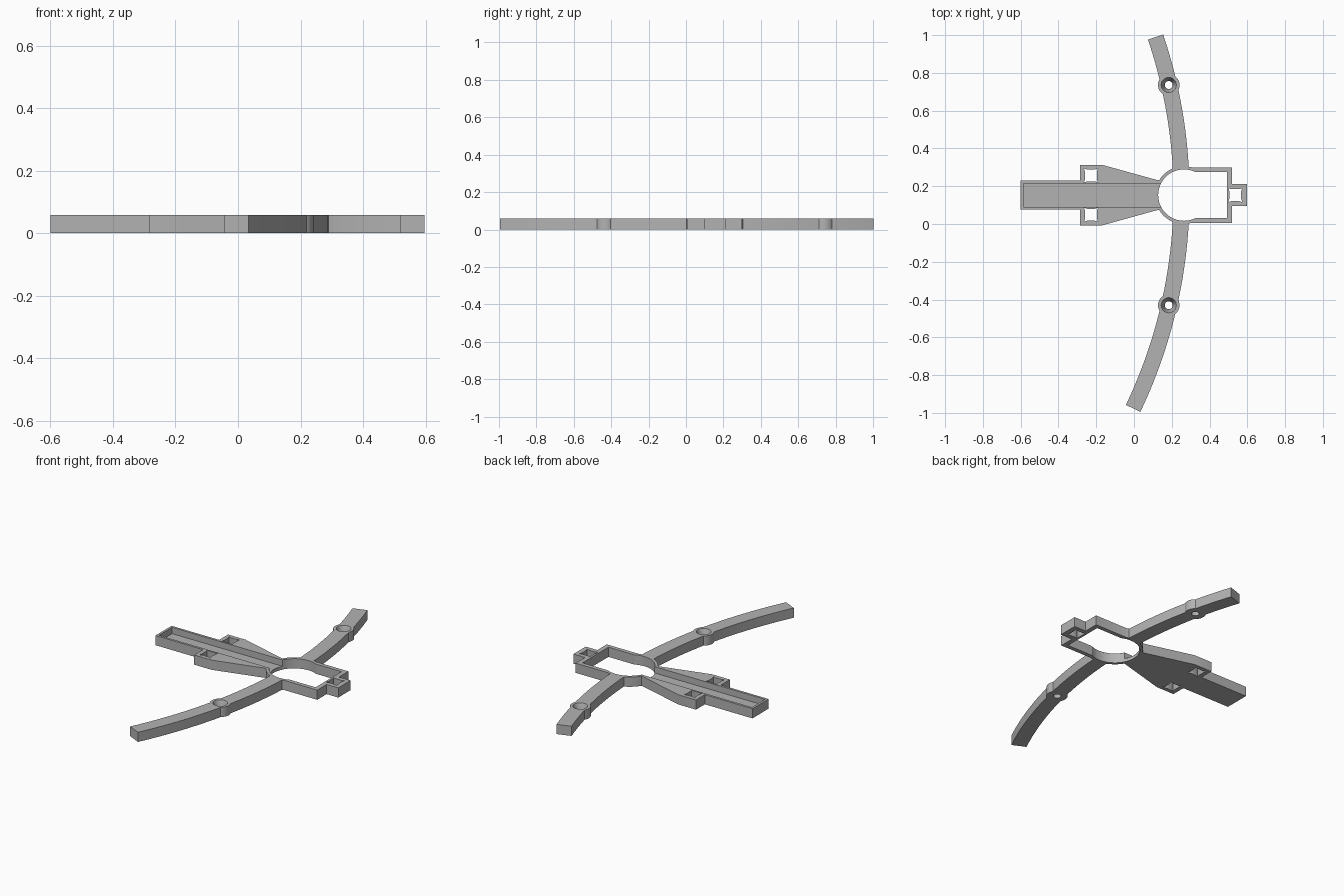
import bpy, bmesh, math

if "Cube" in bpy.data.objects:
    bpy.data.objects.remove(bpy.data.objects["Cube"])

H = 0.058          # plate thickness
CY = 0.153         # y of the symmetry axis of the frame
RING_X = 0.264     # centre of the round end of the opening

grey = bpy.data.materials.new("plain grey")
grey.use_nodes = True
grey.diffuse_color = (0.45, 0.45, 0.45, 1)
grey.node_tree.nodes["Principled BSDF"].inputs["Base Color"].default_value = grey.diffuse_color


def prism(name, pts, z0=0.0, z1=H):
    """Extrude a counter-clockwise outline from z0 to z1."""
    bm = bmesh.new()
    face = bm.faces.new([bm.verts.new((x, y, z0)) for x, y in pts])
    out = bmesh.ops.extrude_face_region(bm, geom=[face])
    for v in out["geom"]:
        if isinstance(v, bmesh.types.BMVert):
            v.co.z = z1
    bmesh.ops.recalc_face_normals(bm, faces=bm.faces)
    mesh = bpy.data.meshes.new(name)
    bm.to_mesh(mesh)
    bm.free()
    mesh.materials.append(grey)
    ob = bpy.data.objects.new(name, mesh)
    bpy.context.collection.objects.link(ob)
    return ob


def box(name, x0, x1, y0, y1, z0=0.0, z1=H):
    return prism(name, [(x0, y0), (x1, y0), (x1, y1), (x0, y1)], z0, z1)


def circle(x, y, r, n=48):
    return [(x + r * math.cos(2 * math.pi * i / n), y + r * math.sin(2 * math.pi * i / n))
            for i in range(n)]


def pincushion(x, y, corner=0.037, middle=0.031):
    """Square with relieved corners."""
    pts = []
    for i in range(4):
        a = i * math.pi / 2
        c, s = math.cos(a), math.sin(a)
        for u, v in ((corner, -corner), (middle, -middle * 0.6), (middle, middle * 0.6)):
            pts.append((x + u * c - v * s, y + u * s + v * c))
    return pts


def combine(target, tool, operation):
    mod = target.modifiers.new(operation.lower(), 'BOOLEAN')
    mod.operation = operation
    mod.solver = 'EXACT'
    mod.object = tool
    bpy.context.view_layer.update()
    mesh = bpy.data.meshes.new_from_object(
        target.evaluated_get(bpy.context.evaluated_depsgraph_get()))
    target.modifiers.clear()
    target.data = mesh
    bpy.data.objects.remove(tool)


# Long tail with two side pods, tapering towards the ring
half = [(-0.6, 0.076), (-0.285, 0.076), (-0.285, 0.16), (-0.168, 0.16),
        (0.125, 0.079), (0.2, 0.079)]
frame = prism("frame", [(x, CY - y) for x, y in half] + [(x, CY + y) for x, y in reversed(half)])

# Ring, rectangular surround and small end socket
parts = [
    prism("ring", circle(RING_X, CY, 0.153)),
    box("surround", RING_X, 0.52, CY - 0.147, CY + 0.147),
    box("end_socket", 0.5, 0.597, CY - 0.058, CY + 0.058),
]

# Curved arms, both on one large arc, each with a round boss
ARC_X, R_IN, R_OUT = -2.366, 2.575, 2.66
BOSS_X, BOSS_DY = 0.184, 0.583
for side, sweep in ((1, 0.3253), (-1, 0.446)):
    angles = [0.051 + (sweep - 0.051) * i / 20 for i in range(21)]
    arc = [(R_IN, a) for a in angles] + [(R_OUT, a) for a in reversed(angles)]
    parts.append(prism("arm", [(ARC_X + r * math.cos(a), CY + side * r * math.sin(a))
                               for r, a in arc]))
    parts.append(prism("boss", circle(BOSS_X, CY + side * BOSS_DY, 0.057)))
for part in parts:
    combine(frame, part, 'UNION')

# Central opening, open trough and square through-holes
cutters = [
    prism("round_opening", circle(RING_X, CY, 0.136), -0.1, 0.2),
    box("straight_opening", RING_X, 0.492, CY - 0.1225, CY + 0.1225, -0.1, 0.2),
    box("trough", -0.586, 0.2, CY - 0.062, CY + 0.062, 0.02, 0.2),
    prism("end_hole", pincushion(0.536, CY), -0.1, 0.2),
]
for side in (1, -1):
    cutters.append(prism("pod_hole", pincushion(-0.228, CY + side * 0.104), -0.1, 0.2))
    # Countersunk screw hole
    y = CY + side * BOSS_DY
    cutters.append(prism("screw_hole", circle(BOSS_X, y, 0.021, 32), -0.1, 0.2))
    sink = prism("countersink", circle(BOSS_X, y, 0.021, 32), 0.012, H + 0.002)
    for v in sink.data.vertices:
        if v.co.z > H:
            v.co.x = BOSS_X + (v.co.x - BOSS_X) * 1.95
            v.co.y = y + (v.co.y - y) * 1.95
    cutters.append(sink)
for cutter in cutters:
    combine(frame, cutter, 'DIFFERENCE')

# Smooth curved walls, sharp rims
bpy.ops.object.select_all(action='DESELECT')
frame.select_set(True)
bpy.context.view_layer.objects.active = frame
bpy.ops.object.shade_smooth_by_angle(angle=math.radians(25))
